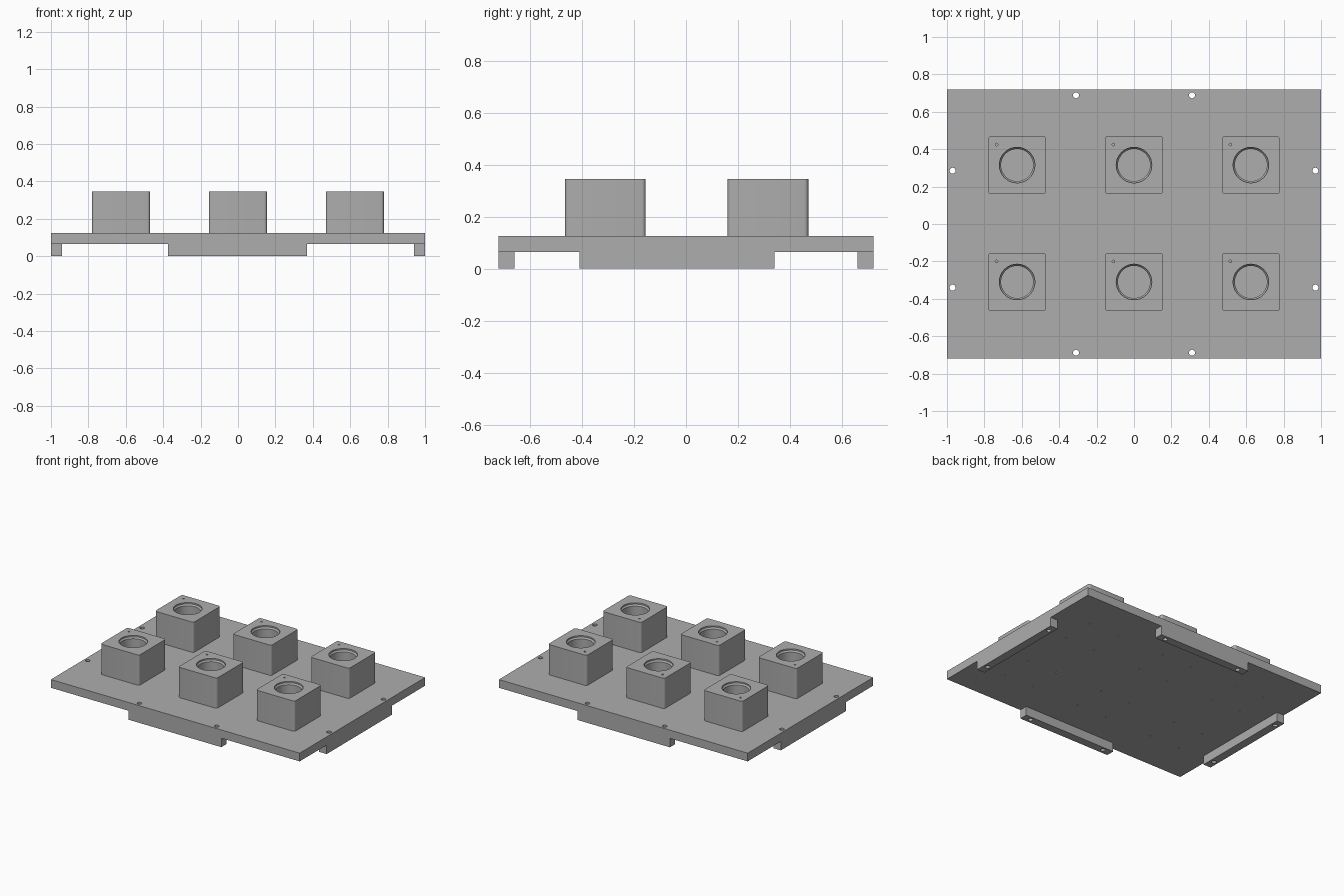
import bpy, bmesh, math
from mathutils import Matrix, Vector

if "Cube" in bpy.data.objects:
    bpy.data.objects.remove(bpy.data.objects["Cube"])

grey = bpy.data.materials.new("matte grey")
grey.use_nodes = True
colour = (0.42, 0.42, 0.42, 1)
grey.diffuse_color = colour
grey.node_tree.nodes["Principled BSDF"].inputs["Base Color"].default_value = colour


def add_box(bm, x0, x1, y0, y1, z0, z1):
    size = Matrix.Diagonal((x1 - x0, y1 - y0, z1 - z0, 1))
    centre = Matrix.Translation(((x0 + x1) / 2, (y0 + y1) / 2, (z0 + z1) / 2))
    return bmesh.ops.create_cube(bm, size=1, matrix=centre @ size)["verts"]


def add_cone(bm, x, y, z0, z1, r0, r1, sides):
    bmesh.ops.create_cone(bm, cap_ends=True, segments=sides, radius1=r0, radius2=r1,
                          depth=z1 - z0, matrix=Matrix.Translation((x, y, (z0 + z1) / 2)))


def make(name, bm):
    mesh = bpy.data.meshes.new(name)
    bm.to_mesh(mesh)
    bm.free()
    mesh.materials.append(grey)
    obj = bpy.data.objects.new(name, mesh)
    bpy.context.collection.objects.link(obj)
    return obj


def combine(obj, tool, operation):
    """Apply a boolean and remove the helper."""
    bpy.ops.object.select_all(action="DESELECT")
    bpy.context.view_layer.objects.active = obj
    obj.select_set(True)
    mod = obj.modifiers.new("Boolean", "BOOLEAN")
    mod.object, mod.operation, mod.solver = tool, operation, "EXACT"
    bpy.ops.object.modifier_apply(modifier=mod.name)
    bpy.data.objects.remove(tool)


X, Y = 1.0, 0.72            # half size of the plate
UNDER, TOP, HIGH = 0.065, 0.125, 0.345
WALL = 0.06
centres = [(x, y) for x in (-0.625, 0, 0.625) for y in (-0.31, 0.315)]

# Base plate
bm = bmesh.new()
add_box(bm, -X, X, -Y, Y, UNDER, TOP)
plate = make("base_plate", bm)

# Support rails under the middle of each edge
bm = bmesh.new()
for s in (-1, 1):
    a, b = sorted((s * Y, s * (Y - WALL)))
    add_box(bm, -0.375, 0.37, a, b, 0, UNDER)
    a, b = sorted((s * X, s * (X - WALL)))
    add_box(bm, a, b, -0.41, 0.34, 0, UNDER)
combine(plate, make("rails", bm), "UNION")

# Screw holes through the rails, small blind holes below each block
bm = bmesh.new()
for s in (-1, 1):
    for t in (-0.31, 0.31):
        add_cone(bm, t, s * 0.688, -0.1, 0.2, 0.016, 0.016, 24)
    for t in (-0.34, 0.285):
        add_cone(bm, s * 0.97, t, -0.1, 0.2, 0.016, 0.016, 24)
for x, y in centres:
    for dx in (-0.12, 0.12):
        for dy in (-0.12, 0.12):
            add_cone(bm, x + dx, y + dy, 0, 0.1, 0.005, 0.005, 10)
combine(plate, make("screw_holes", bm), "DIFFERENCE")

# Socket block: rounded vertical corners, chamfered bore, small pin hole
h = 0.155
bm = bmesh.new()
add_box(bm, -h, h, -h, h, TOP, HIGH)
upright = [e for e in bm.edges if abs(e.verts[0].co.z - e.verts[1].co.z) > 0.1]
bmesh.ops.bevel(bm, geom=upright, offset=0.016, segments=5, profile=0.5, affect="EDGES")
block = make("socket_block_1", bm)

# Cutter for the bore, turned from a profile
bm = bmesh.new()
profile = [(0, TOP + 0.005), (0.086, TOP + 0.005), (0.086, HIGH - 0.02),
           (0.095, HIGH - 0.01), (0.095, HIGH + 0.05), (0, HIGH + 0.05)]
points = [bm.verts.new((r, 0, z)) for r, z in profile]
edges = [bm.edges.new(pair) for pair in zip(points, points[1:])]
bmesh.ops.spin(bm, geom=points + edges, cent=(0, 0, 0), axis=(0, 0, 1),
               angle=math.tau, steps=64, use_merge=True)
bmesh.ops.remove_doubles(bm, verts=bm.verts, dist=0.0001)
bmesh.ops.recalc_face_normals(bm, faces=bm.faces)
combine(block, make("bore", bm), "DIFFERENCE")

bm = bmesh.new()
add_cone(bm, -0.11, 0.11, HIGH - 0.08, HIGH + 0.05, 0.007, 0.007, 16)
combine(block, make("pin_hole", bm), "DIFFERENCE")

for obj in (plate, block):
    bpy.ops.object.select_all(action="DESELECT")
    bpy.context.view_layer.objects.active = obj
    obj.select_set(True)
    bpy.ops.object.shade_smooth_by_angle(angle=math.radians(30))

# Six blocks in two rows
for i, (x, y) in enumerate(centres):
    obj = block
    if i:
        obj = bpy.data.objects.new(f"socket_block_{i + 1}", block.data)
        bpy.context.collection.objects.link(obj)
    obj.location = (x, y, 0)
